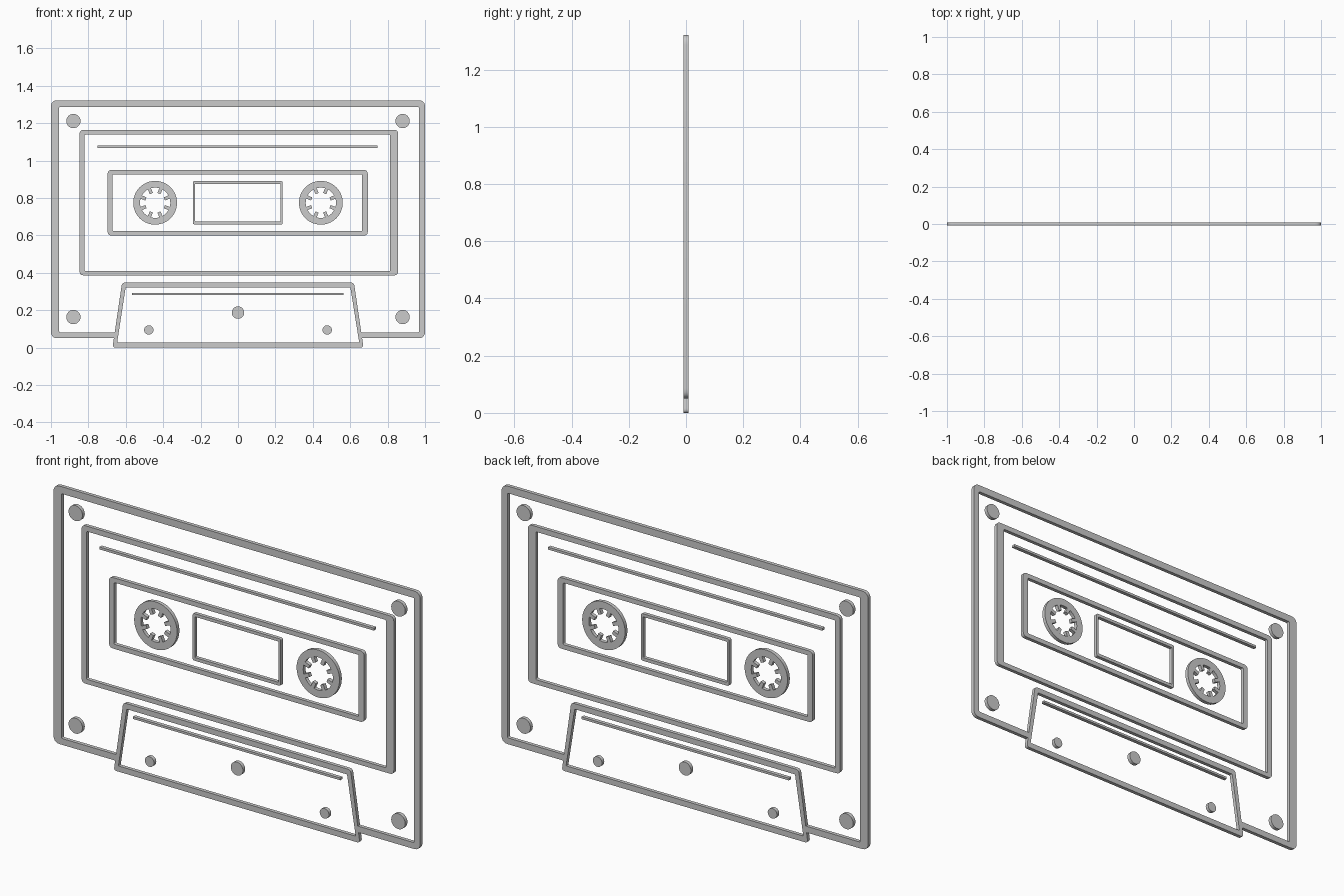
import bpy, bmesh, math
from mathutils import Vector

if "Cube" in bpy.data.objects:
    bpy.data.objects.remove(bpy.data.objects["Cube"])

HALF = 0.009  # half of the plate thickness


def rounded(pts, radii):
    """Outline with each corner replaced by a small curve."""
    out, n = [], len(pts)
    if not isinstance(radii, (list, tuple)):
        radii = [radii] * n
    for i in range(n):
        p, r = Vector(pts[i]), radii[i]
        if r == 0:
            out.append(p)
            continue
        a = p + (Vector(pts[i - 1]) - p).normalized() * r
        b = p + (Vector(pts[(i + 1) % n]) - p).normalized() * r
        for k in range(6):
            t = k / 5
            out.append(a * (1 - t) ** 2 + p * 2 * t * (1 - t) + b * t * t)
    return out


def rect(x0, x1, z0, z1, r=0):
    return rounded([(x0, z0), (x1, z0), (x1, z1), (x0, z1)], r)


def circle(x, z, r, n=40):
    return [Vector((x + r * math.cos(2 * math.pi * i / n),
                    z + r * math.sin(2 * math.pi * i / n))) for i in range(n)]


def plate(name, *outlines):
    """Flat part in the xz plane; outlines after the first are holes."""
    cu = bpy.data.curves.new(name, 'CURVE')
    cu.dimensions, cu.fill_mode, cu.extrude = '2D', 'BOTH', HALF
    for pts in outlines:
        s = cu.splines.new('POLY')
        s.points.add(len(pts) - 1)
        for q, p in zip(s.points, pts):
            q.co = (p.x, p.y, 0, 1)
        s.use_cyclic_u = True
    ob = bpy.data.objects.new(name, cu)
    bpy.context.collection.objects.link(ob)
    ob.rotation_euler.x = math.pi / 2
    bpy.ops.object.select_all(action='DESELECT')
    bpy.context.view_layer.objects.active = ob
    ob.select_set(True)
    bpy.ops.object.convert(target='MESH')
    ob = bpy.context.object
    bm = bmesh.new()
    bm.from_mesh(ob.data)
    bmesh.ops.remove_doubles(bm, verts=bm.verts, dist=1e-5)
    bmesh.ops.recalc_face_normals(bm, faces=bm.faces)
    bm.to_mesh(ob.data)
    bm.free()
    bpy.ops.object.shade_smooth_by_angle(angle=math.radians(30))


# Outer shell border, open at the bottom where the head panel sits
plate("shell_border", rounded(
    [(-0.65, 0.05), (-1, 0.05), (-1, 1.322), (1, 1.322), (1, 0.05), (0.65, 0.05),
     (0.645, 0.081), (0.967, 0.081), (0.967, 1.287), (-0.956, 1.287), (-0.956, 0.081), (-0.645, 0.081)],
    [0, 0.035, 0.035, 0.035, 0.035, 0, 0, 0.006, 0.006, 0.006, 0.006, 0]))

# Trapezoid head panel border
plate("head_panel_border",
      rounded([(-0.671, 0), (0.671, 0), (0.62, 0.347), (-0.62, 0.347)], 0.016),
      rounded([(-0.646, 0.028), (0.648, 0.028), (0.601, 0.32), (-0.601, 0.32)], 0.004))

# Label, reel window and tape window borders
plate("label_border", rect(-0.847, 0.856, 0.386, 1.164, 0.022), rect(-0.82, 0.813, 0.409, 1.138, 0.006))
plate("reel_window_border", rect(-0.697, 0.694, 0.599, 0.949, 0.022), rect(-0.67, 0.664, 0.622, 0.926, 0.006))
plate("tape_window_border", rect(-0.241, 0.239, 0.658, 0.89, 0.01), rect(-0.229, 0.228, 0.674, 0.875, 0.004))

# Thin ruled lines
plate("label_line", rect(-0.75, 0.747, 1.068, 1.08))
plate("head_panel_line", rect(-0.567, 0.564, 0.281, 0.292))


def toothed_hole(x, z, teeth=8, root=0.081, tip=0.054, half_w=0.009):
    """Hole outline with straight-sided teeth pointing inward."""
    pts = []
    step = 2 * math.pi / teeth
    for i in range(teeth):
        a = (i + 0.5) * step
        tooth_r, tooth_t = math.asin(half_w / root), math.asin(half_w / tip)
        pairs = [(root, a - tooth_r), (tip, a - tooth_t), (tip, a + tooth_t)]
        gap0, gap1 = a + tooth_r, a + step - tooth_r
        pairs += [(root, gap0 + (gap1 - gap0) * k / 5) for k in range(5)]
        pts += [Vector((x + r * math.cos(t), z + r * math.sin(t))) for r, t in pairs]
    return pts


# Mirrored reels, screws and guide holes
for side, s in (("left", -1), ("right", 1)):
    plate(f"{side}_reel", circle(s * 0.443, 0.774, 0.117, 56), toothed_hole(s * 0.443, 0.774))
    plate(f"{side}_top_screw", circle(s * 0.88, 1.211, 0.038))
    plate(f"{side}_bottom_screw", circle(s * 0.88, 0.163, 0.038))
    plate(f"{side}_guide_dot", circle(s * 0.477, 0.094, 0.025, 32))
plate("centre_screw", circle(0, 0.187, 0.033))
